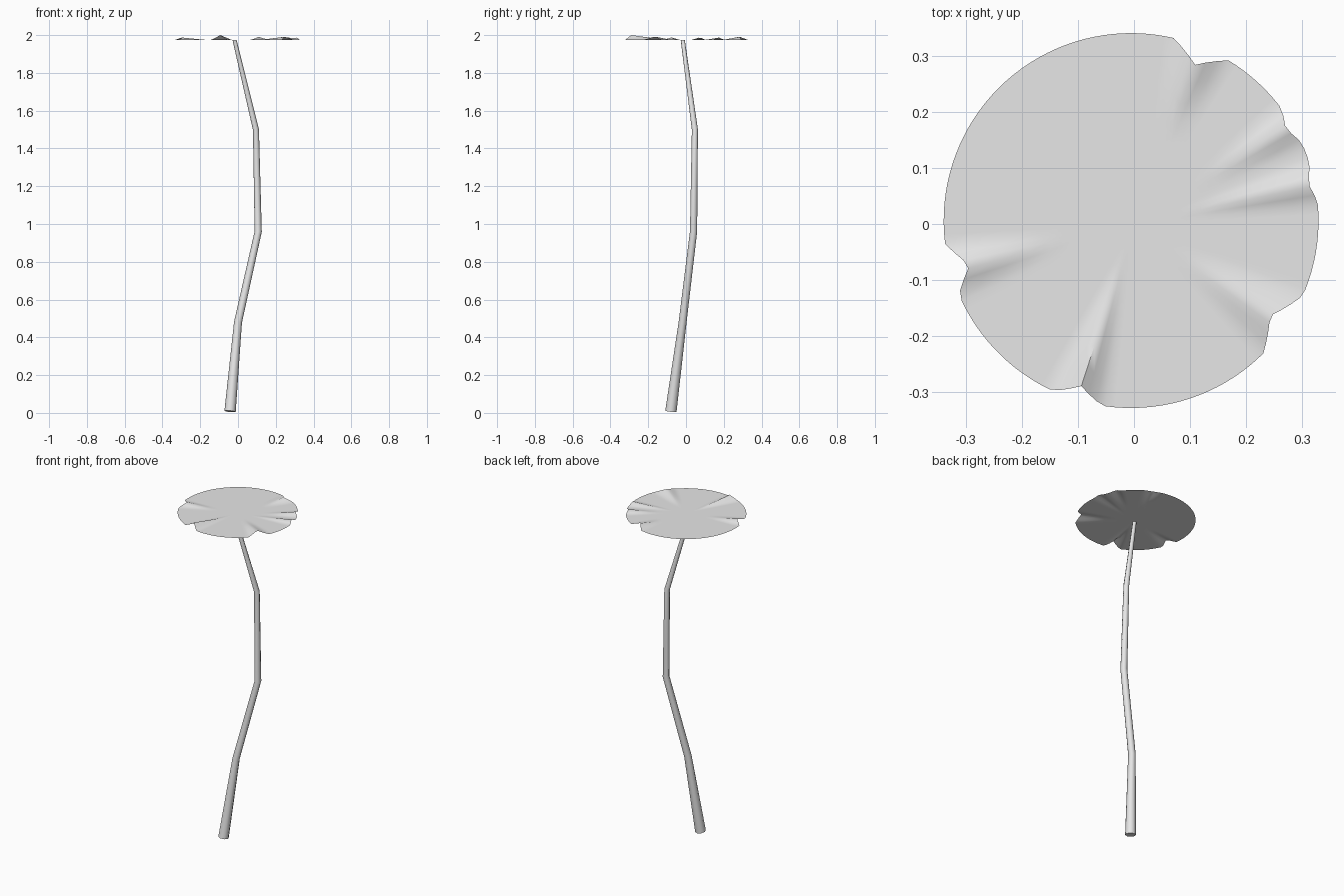
import bpy
import bmesh
from math import radians, cos, sin, pi
from mathutils import Vector

if "Cube" in bpy.data.objects:
    bpy.data.objects.remove(bpy.data.objects["Cube"])

grey = bpy.data.materials.new("plain grey")
grey.use_nodes = True
colour = (0.8, 0.8, 0.8, 1)
grey.diffuse_color = colour
grey.node_tree.nodes["Principled BSDF"].inputs["Base Color"].default_value = colour


def make_object(name, bm, angle):
    """Turn a bmesh into a smooth shaded object with the shared material."""
    mesh = bpy.data.meshes.new(name)
    bm.to_mesh(mesh)
    bm.free()
    mesh.materials.append(grey)
    obj = bpy.data.objects.new(name, mesh)
    bpy.context.collection.objects.link(obj)
    bpy.ops.object.select_all(action="DESELECT")
    obj.select_set(True)
    bpy.context.view_layer.objects.active = obj
    bpy.ops.object.shade_smooth_by_angle(angle=radians(angle))
    return obj


# Stem: tapering tube through a few bends, as centre and radius
SIDES = 8
stem_path = [
    ((-0.042, -0.08, 0.008), 0.03),
    ((0.0, -0.018, 0.48), 0.021),
    ((0.107, 0.04, 0.96), 0.019),
    ((0.095, 0.047, 1.5), 0.016),
    ((-0.018, -0.017, 1.973), 0.011),
]
points = [Vector(p) for p, _ in stem_path]
bm = bmesh.new()
rings = []
for i, (centre, radius) in enumerate(stem_path):
    ahead = points[min(i + 1, len(points) - 1)]
    behind = points[max(i - 1, 0)]
    along = (ahead - behind).normalized()
    if i == len(points) - 1:
        along = Vector((0, 0, 1))
    side = Vector((0, 1, 0)).cross(along).normalized()
    other = along.cross(side)
    rings.append([
        bm.verts.new(points[i] + radius * (side * cos(t) + other * sin(t)))
        for t in (2 * pi * k / SIDES for k in range(SIDES))
    ])
for low, high in zip(rings, rings[1:]):
    for k in range(SIDES):
        n = (k + 1) % SIDES
        bm.faces.new((low[k], low[n], high[n], high[k]))
bm.faces.new(list(reversed(rings[0])))
make_object("stem", bm, 50)

# Leaf: thin round sheet, pinched into folds at the rim
LEAF_Z = 1.973
STEPS = 120
RINGS = 8
# angle, notch depth, half width in degrees, inner radius, ridge height
folds = [
    (13, 0.012, 6, 0.12, 0.016),
    (32, 0.014, 6, 0.18, 0.017),
    (69, 0.034, 9, 0.2, 0.018),
    (194, 0.036, 8, 0.16, 0.016),
    (252, 0.026, 8, 0.1, 0.027),
    (326, 0.034, 11, 0.13, 0.02),
]


def fold_weight(angle, fold):
    gap = abs((angle - fold[0] + 180) % 360 - 180)
    return max(0, 1 - gap / fold[2])


def rim_radius(angle):
    radius = 0.334 + 0.008 * cos(radians(angle - 130))
    return radius - sum(f[1] * fold_weight(angle, f) for f in folds)


def leaf_height(angle, radius, rim):
    height = 0
    for fold in folds:
        rise = max(0, (radius - fold[3]) / (rim - fold[3]))
        height += fold[4] * rise * fold_weight(angle, fold)
    return LEAF_Z + height


bm = bmesh.new()
middle = bm.verts.new((0, 0, LEAF_Z))
rings = []
for j in range(1, RINGS + 1):
    ring = []
    for k in range(STEPS):
        angle = 360 * k / STEPS
        rim = rim_radius(angle)
        r = rim * j / RINGS
        a = radians(angle)
        ring.append(bm.verts.new((r * cos(a), r * sin(a), leaf_height(angle, r, rim))))
    rings.append(ring)
for k in range(STEPS):
    n = (k + 1) % STEPS
    bm.faces.new((middle, rings[0][k], rings[0][n]))
    for inner, outer in zip(rings, rings[1:]):
        bm.faces.new((inner[k], outer[k], outer[n], inner[n]))
make_object("leaf", bm, 60)
